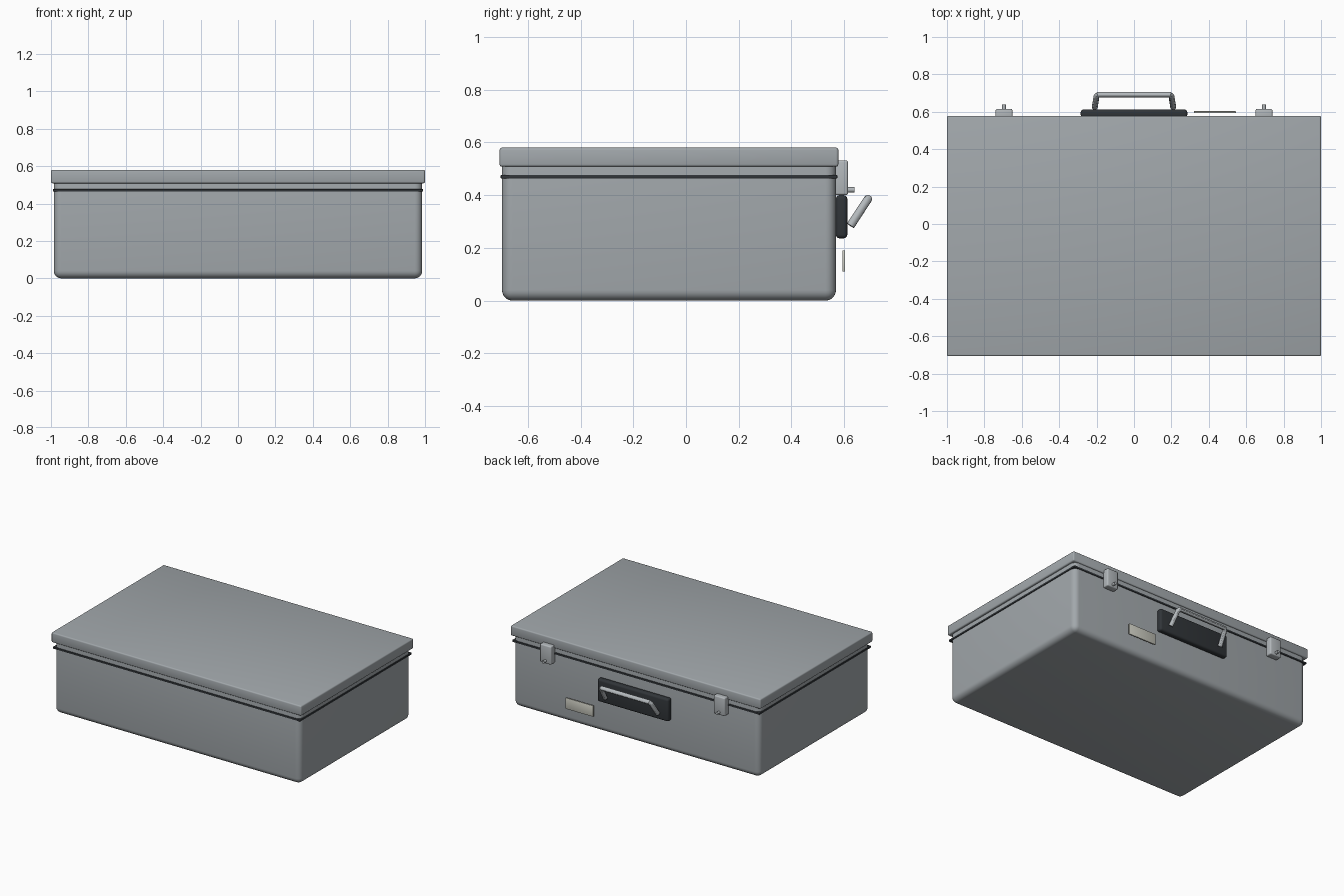
import bpy

if "Cube" in bpy.data.objects:
    bpy.data.objects.remove(bpy.data.objects["Cube"])


def material(name, rgb):
    m = bpy.data.materials.new(name)
    m.diffuse_color = (*rgb, 1)
    m.use_nodes = True
    m.node_tree.nodes["Principled BSDF"].inputs["Base Color"].default_value = m.diffuse_color
    return m


GREY = material("painted_grey", (0.36, 0.39, 0.41))
DARK = material("dark_rubber", (0.03, 0.035, 0.04))
STEEL = material("steel", (0.45, 0.48, 0.5))
CREAM = material("label_cream", (0.6, 0.6, 0.53))


def finish(ob, name, mat):
    ob.name = name
    ob.data.materials.append(mat)
    bpy.ops.object.shade_smooth_by_angle()
    return ob


def box(name, x, y, z, mat, bevel=0.0, segments=4):
    """Box from (min, max) ranges, with rounded edges."""
    r = (x, y, z)
    bpy.ops.mesh.primitive_cube_add(size=1, location=[(a + b) / 2 for a, b in r])
    ob = bpy.context.object
    ob.scale = [b - a for a, b in r]
    bpy.ops.object.transform_apply(location=False, rotation=False, scale=True)
    if bevel:
        mod = ob.modifiers.new("round", "BEVEL")
        mod.width, mod.segments = bevel, segments
        bpy.ops.object.modifier_apply(modifier=mod.name)
    return finish(ob, name, mat)


# Case shell, seal and lid
box("case_body", (-0.985, 0.985), (-0.698, 0.569), (0, 0.545), GREY, 0.04, 6)
box("seal_strip", (-0.99, 0.99), (-0.703, 0.574), (0.463, 0.477), DARK, 0.003, 2)
box("lid", (-1, 1), (-0.707, 0.578), (0.508, 0.58), GREY, 0.009, 3)

# Two latches with small round buttons
for side, s in (("left", -1), ("right", 1)):
    cx = 0.695 * s
    box(f"latch_{side}", (cx - 0.045, cx + 0.045), (0.565, 0.615), (0.4, 0.532), STEEL, 0.008, 3)
    bpy.ops.mesh.primitive_cylinder_add(vertices=24, radius=0.01, depth=0.04,
                                        location=(cx, 0.62, 0.42), rotation=(1.5708, 0, 0))
    finish(bpy.context.object, f"latch_button_{side}", STEEL)

# Handle backing plate and label
box("handle_plate", (-0.285, 0.285), (0.568, 0.612), (0.236, 0.4), DARK, 0.015, 4)
box("label", (0.32, 0.545), (0.594, 0.603), (0.11, 0.19), CREAM, 0.002, 2)

# Carry handle: a swept round bar
curve = bpy.data.curves.new("carry_handle", "CURVE")
curve.dimensions = "3D"
curve.bevel_depth, curve.bevel_resolution, curve.use_fill_caps = 0.016, 4, True
pts = [(-0.21, 0.624, 0.284), (-0.2, 0.684, 0.376), (-0.19, 0.691, 0.386),
       (0.19, 0.691, 0.386), (0.2, 0.684, 0.376), (0.21, 0.624, 0.284)]
spline = curve.splines.new("POLY")
spline.points.add(len(pts) - 1)
for p, co in zip(spline.points, pts):
    p.co = (*co, 1)
ob = bpy.data.objects.new("carry_handle", curve)
bpy.context.collection.objects.link(ob)
bpy.ops.object.select_all(action="DESELECT")
ob.select_set(True)
bpy.context.view_layer.objects.active = ob
bpy.ops.object.convert(target="MESH")
finish(bpy.context.object, "carry_handle", STEEL)
